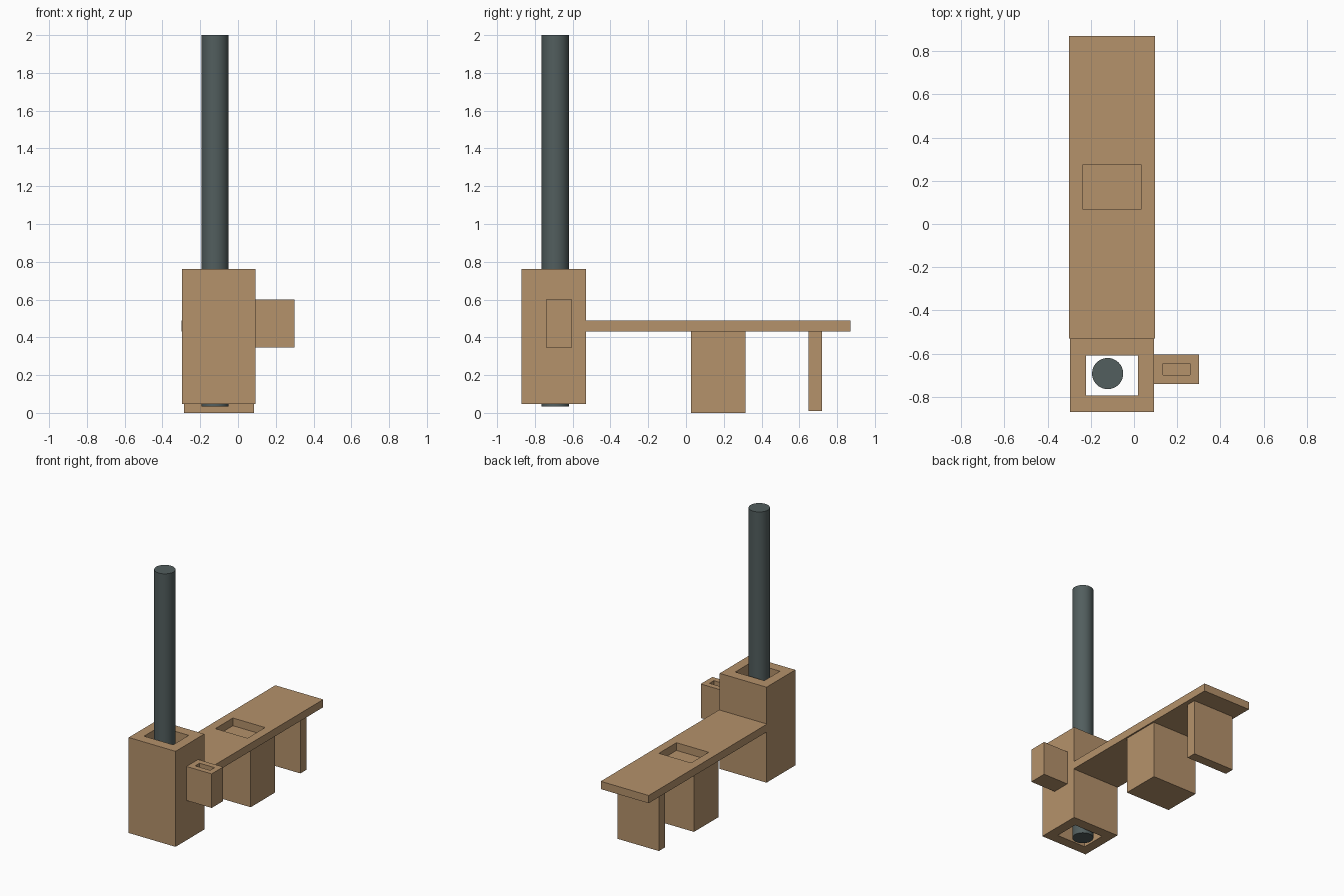
import bpy, bmesh, math

if "Cube" in bpy.data.objects:
    bpy.data.objects.remove(bpy.data.objects["Cube"])


def material(name, color):
    m = bpy.data.materials.new(name)
    m.diffuse_color = (*color, 1)
    m.use_nodes = True
    m.node_tree.nodes["Principled BSDF"].inputs["Base Color"].default_value = m.diffuse_color
    return m


WOOD = material("wood", (0.462, 0.287, 0.147))
METAL = material("dark_metal", (0.084, 0.112, 0.112))


def finish(name, bm, mat):
    bmesh.ops.recalc_face_normals(bm, faces=bm.faces)
    mesh = bpy.data.meshes.new(name)
    bm.to_mesh(mesh)
    bm.free()
    mesh.materials.append(mat)
    ob = bpy.data.objects.new(name, mesh)
    bpy.context.collection.objects.link(ob)
    return ob


def block(name, outer, z0, z1, hole=None, floor=None):
    """Box over outer (x0, x1, y0, y1); hole is a pocket down to floor, or cut through."""
    bm = bmesh.new()

    def ring(rect, z):
        x0, x1, y0, y1 = rect
        return [bm.verts.new((x, y, z)) for x, y in ((x0, y0), (x1, y0), (x1, y1), (x0, y1))]

    def bridge(a, b):
        for i in range(4):
            j = (i + 1) % 4
            bm.faces.new((a[i], a[j], b[j], b[i]))

    bottom, top = ring(outer, z0), ring(outer, z1)
    bridge(bottom, top)
    if hole is None:
        bm.faces.new(top)
        bm.faces.new(bottom)
    else:
        rim = ring(hole, z1)
        base = ring(hole, z0 if floor is None else floor)
        bridge(top, rim)
        bridge(rim, base)
        if floor is None:
            bridge(base, bottom)
        else:
            bm.faces.new(base)
            bm.faces.new(bottom)
    return finish(name, bm, WOOD)


# Hollow square tower that surrounds the pole
block("tower", (-0.296, 0.092, -0.87, -0.53), 0.048, 0.763,
      hole=(-0.223, 0.018, -0.793, -0.608))

# Small side holder with a pocket
block("side_holder", (0.092, 0.30, -0.74, -0.603), 0.345, 0.60,
      hole=(0.134, 0.258, -0.698, -0.646), floor=0.39)

# Long plank with a rectangular cutout above the middle support
block("plank", (-0.30, 0.097, -0.53, 0.87), 0.43, 0.488,
      hole=(-0.235, 0.032, 0.067, 0.275))

# Supports under the plank
block("middle_support", (-0.287, 0.086, 0.027, 0.315), 0.0, 0.43)
block("back_leg", (-0.28, 0.063, 0.648, 0.721), 0.01, 0.43)

# Tall round pole
bm = bmesh.new()
bmesh.ops.create_cone(bm, cap_ends=True, segments=48, radius1=0.072, radius2=0.072, depth=1.965)
bmesh.ops.translate(bm, verts=bm.verts, vec=(-0.122, -0.692, 1.0175))
pole = finish("pole", bm, METAL)
bpy.context.view_layer.objects.active = pole
pole.select_set(True)
bpy.ops.object.shade_smooth_by_angle(angle=math.radians(30))
